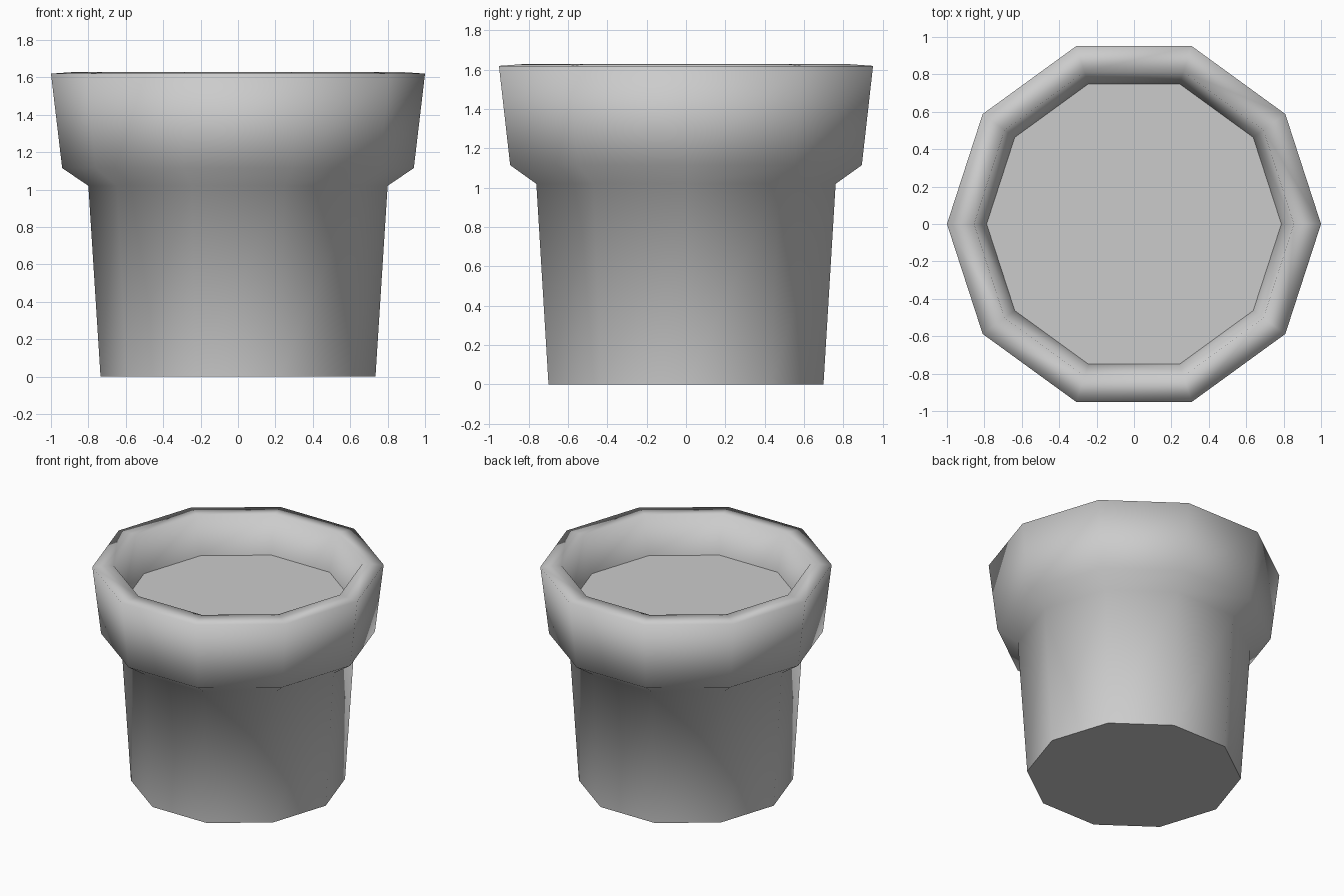
import bpy
import bmesh
from math import cos, sin, tau

cube = bpy.data.objects.get("Cube")
if cube:
    bpy.data.objects.remove(cube, do_unlink=True)

SIDES = 10

grey = bpy.data.materials.new("plain grey")
grey.use_nodes = True
colour = (0.6, 0.6, 0.6, 1)
grey.diffuse_color = colour
grey.node_tree.nodes["Principled BSDF"].inputs["Base Color"].default_value = colour


def lathe(name, profile, cap_start=False):
    """Turn a (radius, height) profile into a ten-sided shell."""
    bm = bmesh.new()
    rings = [[bm.verts.new((r * cos(tau * i / SIDES), r * sin(tau * i / SIDES), z))
              for i in range(SIDES)] for r, z in profile]
    for low, high in zip(rings, rings[1:]):
        for i in range(SIDES):
            j = (i + 1) % SIDES
            bm.faces.new((low[i], low[j], high[j], high[i])).smooth = True
    if cap_start:
        bm.faces.new(rings[0][::-1])
        for a, b in zip(rings[0], rings[0][1:] + rings[0][:1]):
            bm.edges.get((a, b)).smooth = False
    if len(rings) == 1:
        bm.faces.new(rings[0])
    mesh = bpy.data.meshes.new(name)
    bm.to_mesh(mesh)
    bm.free()
    mesh.materials.append(grey)
    obj = bpy.data.objects.new(name, mesh)
    bpy.context.collection.objects.link(obj)
    return obj


# Pot: tapered body, flared collar, thick rim and inner wall
lathe("pot", [(0.735, 0), (0.80, 1.02), (0.94, 1.115), (1.0, 1.62),
              (0.855, 1.63), (0.788, 1.35)], cap_start=True)

# Soil surface: flat disc closing the inside
lathe("soil_surface", [(0.788, 1.35)])
